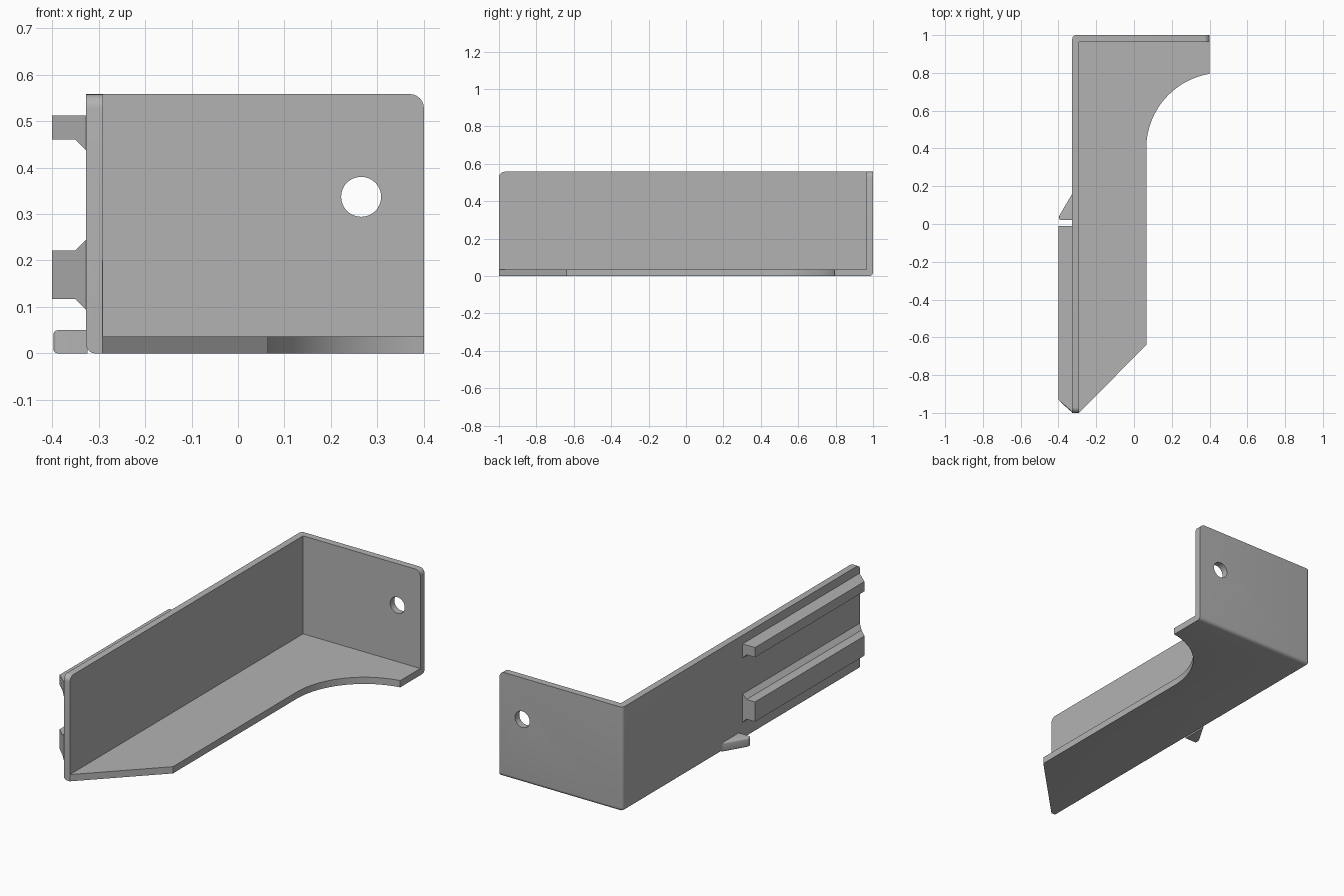
import bpy, bmesh, math
from mathutils import Vector

cube = bpy.data.objects.get("Cube")
if cube:
    bpy.data.objects.remove(cube, do_unlink=True)

grey = bpy.data.materials.new("plain grey")
grey.use_nodes = True
colour = (0.45, 0.45, 0.45, 1)
grey.diffuse_color = colour
grey.node_tree.nodes["Principled BSDF"].inputs["Base Color"].default_value = colour


def make_object(name, bm):
    bmesh.ops.recalc_face_normals(bm, faces=bm.faces)
    mesh = bpy.data.meshes.new(name)
    bm.to_mesh(mesh)
    bm.free()
    mesh.materials.append(grey)
    obj = bpy.data.objects.new(name, mesh)
    bpy.context.collection.objects.link(obj)
    return obj


def prism(points, offset):
    """Closed solid swept from a planar outline."""
    bm = bmesh.new()
    face = bm.faces.new([bm.verts.new(p) for p in points])
    swept = bmesh.ops.extrude_face_region(bm, geom=[face], use_keep_orig=True)
    moved = [v for v in swept["geom"] if isinstance(v, bmesh.types.BMVert)]
    bmesh.ops.translate(bm, verts=moved, vec=offset)
    return bm


def box(x0, x1, y0, y1, z0, z1):
    return prism([(x0, y0, z0), (x1, y0, z0), (x1, y1, z0), (x0, y1, z0)], (0, 0, z1 - z0))


def round_edges(bm, tests, radius):
    edges = [e for e in bm.edges if any(all(t(v.co) for v in e.verts) for t in tests)]
    bmesh.ops.bevel(bm, geom=edges, offset=radius, segments=6, profile=0.5, affect='EDGES')


def smooth(obj):
    bpy.ops.object.select_all(action='DESELECT')
    obj.select_set(True)
    bpy.context.view_layer.objects.active = obj
    bpy.ops.object.shade_smooth_by_angle(angle=math.radians(30))


# Bracket block with rounded outer edges
LEFT, RIGHT, TOP, WALL = -0.327, 0.4, 0.558, 0.036
bm = box(LEFT, RIGHT, -1, 1, 0, TOP)
at_left = lambda c: c.x < LEFT + 0.001
at_back = lambda c: c.y > 0.999
at_base = lambda c: c.z < 0.001
at_top = lambda c: c.z > TOP - 0.001
round_edges(bm, [lambda c: at_left(c) and at_base(c),
                 lambda c: at_left(c) and at_back(c),
                 lambda c: at_back(c) and at_base(c)], 0.02)
round_edges(bm, [lambda c: at_top(c) and c.x > RIGHT - 0.001,
                 lambda c: at_top(c) and c.y < -0.999], 0.03)
bracket = make_object("bracket", bm)

# Cutters: open interior, floor outline with its curved notch, screw hole
inner = LEFT + WALL
cutters = [make_object("interior_cutter", box(inner, 0.6, -1.2, 1 - WALL, WALL, 0.8))]

arc = []
for i in range(25):
    a = math.radians(180 - 81 * i / 24)
    arc.append((0.465 + 0.4 * math.cos(a), 0.4 + 0.4 * math.sin(a), -0.1))
outline = [(inner - 0.099, -1.1, -0.1), (0.065, -0.64, -0.1)] + arc
outline += [(0.6, arc[-1][1], -0.1), (0.6, -1.1, -0.1)]
cutters.append(make_object("floor_cutter", prism(outline, (0, 0, 0.3))))

circle = [(0.265 + 0.043 * math.cos(math.tau * i / 48), 0.9,
           0.337 + 0.043 * math.sin(math.tau * i / 48)) for i in range(48)]
cutters.append(make_object("hole_cutter", prism(circle, (0, 0.2, 0))))

for cutter in cutters:
    cutter.hide_render = True
    mod = bracket.modifiers.new(cutter.name, 'BOOLEAN')
    mod.operation = 'DIFFERENCE'
    mod.solver = 'EXACT'
    mod.object = cutter
bpy.context.view_layer.update()
evaluated = bracket.evaluated_get(bpy.context.evaluated_depsgraph_get())
cut_mesh = bpy.data.meshes.new_from_object(evaluated)
bracket.modifiers.clear()
bracket.data = cut_mesh
for cutter in cutters:
    bpy.data.objects.remove(cutter, do_unlink=True)
smooth(bracket)


# Rails on the outside of the long wall, with slanted front ends
def rail(name, profile):
    bm = prism([(x, -1, z) for x, z in profile], (0, 0.99, 0))
    for v in bm.verts:
        if v.co.y < -0.5:
            v.co.y = max(-0.997, -1 + (LEFT - v.co.x) * 0.95)
    make_object(name, bm)


root, neck, tip = LEFT + 0.003, -0.35, -0.4
rail("upper_rail", [(root, 0.512), (tip, 0.512), (tip, 0.46), (neck, 0.46),
                    (LEFT, 0.437), (root, 0.437)])
rail("lower_rail", [(root, 0.245), (LEFT, 0.245), (neck, 0.222), (tip, 0.222),
                    (tip, 0.117), (neck, 0.117), (LEFT, 0.094), (root, 0.094)])

# Wedge-shaped catch near the base, rounded around its tip
bm = prism([(root, 0.165, 0), (root, 0.022, 0), (-0.397, 0.022, 0), (-0.397, 0.042, 0)],
           (0, 0, 0.05))
outer = lambda c: c.x < -0.39
sloped = [e for e in bm.edges if all(outer(v.co) for v in e.verts)
          or (any(outer(v.co) for v in e.verts) and any(v.co.y > 0.1 for v in e.verts))]
bmesh.ops.bevel(bm, geom=sloped, offset=0.009, segments=4, profile=0.5, affect='EDGES')
smooth(make_object("catch", bm))
